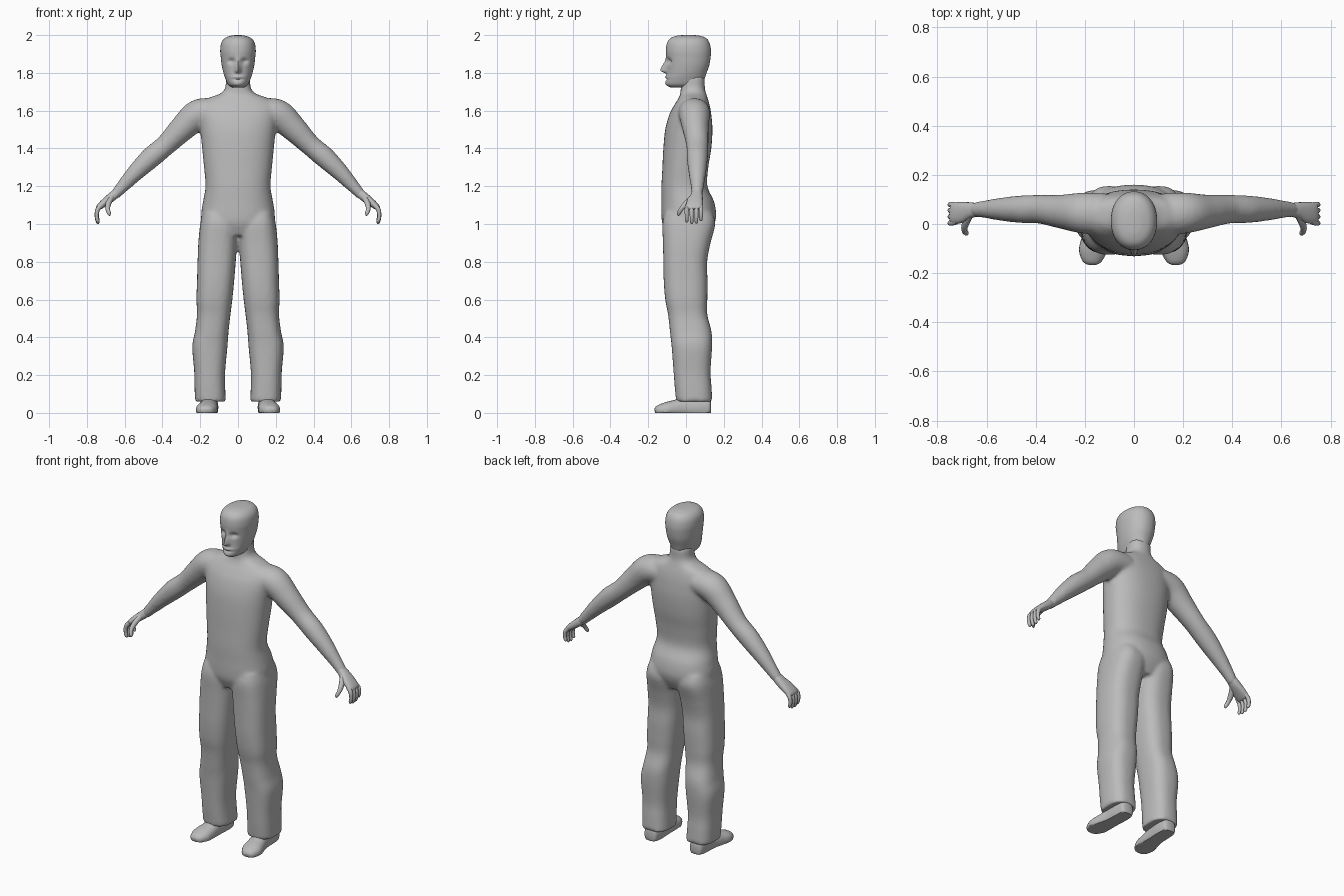
import bpy, bmesh, math
from mathutils import Vector

if "Cube" in bpy.data.objects:
    bpy.data.objects.remove(bpy.data.objects["Cube"])

grey = bpy.data.materials.new("plain grey")
grey.diffuse_color = (0.5, 0.5, 0.5, 1)
grey.use_nodes = True
grey.node_tree.nodes["Principled BSDF"].inputs["Base Color"].default_value = grey.diffuse_color


def spline(rows, steps):
    """Catmull-Rom interpolation through rows of numbers."""
    out = []
    for i in range(len(rows) - 1):
        a, b = rows[max(i - 1, 0)], rows[i]
        c, d = rows[i + 1], rows[min(i + 2, len(rows) - 1)]
        for s in range(steps):
            t = s / steps
            out.append([0.5 * (2 * q + (r - p) * t + (2 * p - 5 * q + 4 * r - w) * t * t
                               + (3 * q - p - 3 * r + w) * t ** 3)
                        for p, q, r, w in zip(a, b, c, d)])
    return out + [list(rows[-1])]


def oval(n, power):
    """Unit superellipse points."""
    pts = []
    for i in range(n):
        a = 2 * math.pi * i / n
        c, s = math.cos(a), math.sin(a)
        pts.append((math.copysign(abs(c) ** (2 / power), c),
                    math.copysign(abs(s) ** (2 / power), s)))
    return pts


def skin(bm, rings, mirror):
    """Closed loft through rings, with an optional copy on the other side."""
    for side in ((1, -1) if mirror else (1,)):
        loops = [[bm.verts.new((p.x * side, p.y, p.z)) for p in ring] for ring in rings]
        n = len(loops[0])
        for a, b in zip(loops, loops[1:]):
            for i in range(n):
                bm.faces.new((a[i], a[(i + 1) % n], b[(i + 1) % n], b[i]))
        bm.faces.new(loops[0])
        bm.faces.new(loops[-1])


def stack(bm, rows, n=32, power=2.2, steps=5, mirror=False):
    """Level rings: z, x low, x high, y front, y back."""
    rings = []
    for z, x0, x1, y0, y1 in spline(rows, steps):
        rings.append([Vector(((x0 + x1) / 2 + (x1 - x0) / 2 * c,
                              (y0 + y1) / 2 + (y1 - y0) / 2 * s, z))
                      for c, s in oval(n, power)])
    skin(bm, rings, mirror)


def tube(bm, rows, n=16, power=2, steps=5, side_axis=(0, 1, 0), floor=None):
    """Mirrored tube along a path: x, y, z, thickness radius, side radius."""
    rows = spline(rows, steps)
    pts = [Vector(r[:3]) for r in rows]
    rings = []
    for i, r in enumerate(rows):
        t = (pts[min(i + 1, len(pts) - 1)] - pts[max(i - 1, 0)]).normalized()
        u = t.cross(Vector(side_axis)).normalized()
        v = u.cross(t)
        ring = [pts[i] + u * r[3] * c + v * r[4] * s for c, s in oval(n, power)]
        if floor is not None:
            for p in ring:
                p.z = max(p.z, floor)
        rings.append(ring)
    skin(bm, rings, True)


def finish(name, bm, angle=60):
    bmesh.ops.recalc_face_normals(bm, faces=bm.faces)
    mesh = bpy.data.meshes.new(name)
    bm.to_mesh(mesh)
    bm.free()
    mesh.materials.append(grey)
    ob = bpy.data.objects.new(name, mesh)
    bpy.context.collection.objects.link(ob)
    bpy.ops.object.select_all(action='DESELECT')
    ob.select_set(True)
    bpy.context.view_layer.objects.active = ob
    bpy.ops.object.shade_smooth_by_angle(angle=math.radians(angle))
    return ob


# clothed body: torso and neck, legs and arms fused into one skin
bm = bmesh.new()
torso = [(0.94, .10, -.10, .12), (1.0, .185, -.125, .15), (1.05, .195, -.13, .16),
         (1.12, .185, -.13, .148), (1.2, .172, -.13, .113), (1.3, .18, -.125, .118),
         (1.4, .19, -.12, .134), (1.5, .2, -.11, .14), (1.58, .21, -.088, .134),
         (1.63, .205, -.062, .125), (1.665, .16, -.04, .115), (1.69, .095, -.03, .107),
         (1.72, .068, -.028, .1), (1.78, .064, -.025, .1)]
stack(bm, [(z, -w, w, f, b) for z, w, f, b in torso], n=48, power=2.3)
stack(bm, [(1.06, .02, .185, -.11, .14), (1.0, .0, .2, -.125, .155),
           (.9, .004, .21, -.122, .13), (.8, .012, .214, -.12, .112),
           (.7, .02, .217, -.118, .114), (.6, .03, .22, -.11, .113),
           (.52, .04, .217, -.095, .113), (.43, .05, .228, -.085, .135),
           (.35, .056, .242, -.076, .138), (.22, .068, .232, -.066, .13),
           (.14, .068, .23, -.06, .135), (.06, .064, .228, -.052, .14)],
      n=40, power=2.6, mirror=True)
tube(bm, [(.12, .04, 1.595, .07, .085), (.21, .045, 1.58, .08, .083),
          (.29, .05, 1.51, .07, .07), (.38, .06, 1.42, .056, .059),
          (.46, .06, 1.352, .056, .056), (.54, .06, 1.275, .046, .047),
          (.61, .06, 1.2, .034, .035), (.655, .058, 1.15, .026, .029)], n=28)
body = finish("clothed_body", bm, 180)
remesh = body.modifiers.new("fuse", 'REMESH')
remesh.mode = 'VOXEL'
remesh.voxel_size = 0.01
remesh.use_smooth_shade = True
relax = body.modifiers.new("relax", 'SMOOTH')
relax.factor = 0.5
relax.iterations = 6

# head, shaped with eye sockets, nose, lips and chin
bm = bmesh.new()
skull = [(1.722, .03, -.08, .05), (1.738, .052, -.104, .085), (1.77, .067, -.106, .099),
         (1.8, .077, -.101, .109), (1.84, .086, -.1, .123), (1.88, .091, -.103, .13),
         (1.92, .094, -.106, .132), (1.96, .088, -.1, .124), (1.985, .068, -.08, .105),
         (1.997, .036, -.046, .07), (2.0, .012, -.01, .04)]
stack(bm, [(z, -w, w, f, b) for z, w, f, b in skull], n=64, power=2.15, steps=7)


def bump(v, x, z, sx, sz):
    return math.exp(-((abs(v.x) - x) / sx) ** 2 - ((v.z - z) / sz) ** 2)


for v in bm.verts:
    p = v.co
    if p.y < -.03:
        nose_height = .046 if p.z > 1.812 else .012
        p.y += (.016 * bump(p, .034, 1.862, .018, .014)        # eye sockets
                - .036 * bump(p, 0, 1.812, .013, nose_height)  # nose
                - .006 * bump(p, 0, 1.778, .024, .008)         # lips
                + .006 * bump(p, 0, 1.766, .03, .006)          # mouth crease
                - .004 * bump(p, 0, 1.742, .025, .012))        # chin
finish("head", bm)

# palms, fingers and thumbs
bm = bmesh.new()
tube(bm, [(.64, .058, 1.167, .024, .027), (.67, .055, 1.142, .024, .034),
          (.705, .047, 1.115, .021, .043), (.735, .043, 1.09, .016, .043),
          (.744, .043, 1.078, .008, .036)], n=20, power=2.4)
for y, length in ((.004, .9), (.03, 1), (.055, .97), (.079, .8)):
    tube(bm, [(.722, y * .9 + .005, 1.1, .012, .011), (.743, y, 1.077, .012, .0115),
              (.748, y, 1.077 - .04 * length, .0105, .0105),
              (.742, y, 1.077 - .068 * length, .009, .009),
              (.74, y, 1.077 - .077 * length, .003, .003)], n=10, steps=3)
tube(bm, [(.67, .035, 1.14, .015, .017), (.686, .002, 1.108, .015, .016),
          (.69, -.025, 1.08, .012, .012), (.682, -.038, 1.055, .01, .01),
          (.678, -.04, 1.044, .003, .003)], n=10, steps=3)
finish("hands", bm)

# shoes with flat soles
bm = bmesh.new()
tube(bm, [(.15, .132, .03, .03, .025), (.15, .12, .03, .05, .04), (.15, .07, .03, .06, .046),
          (.153, .0, .025, .06, .046), (.16, -.06, .02, .048, .053),
          (.168, -.11, .015, .04, .056), (.172, -.15, .012, .027, .04),
          (.173, -.165, .01, .012, .02)],
     n=24, power=2.3, side_axis=(1, 0, 0), floor=0)
finish("shoes", bm, 45)
